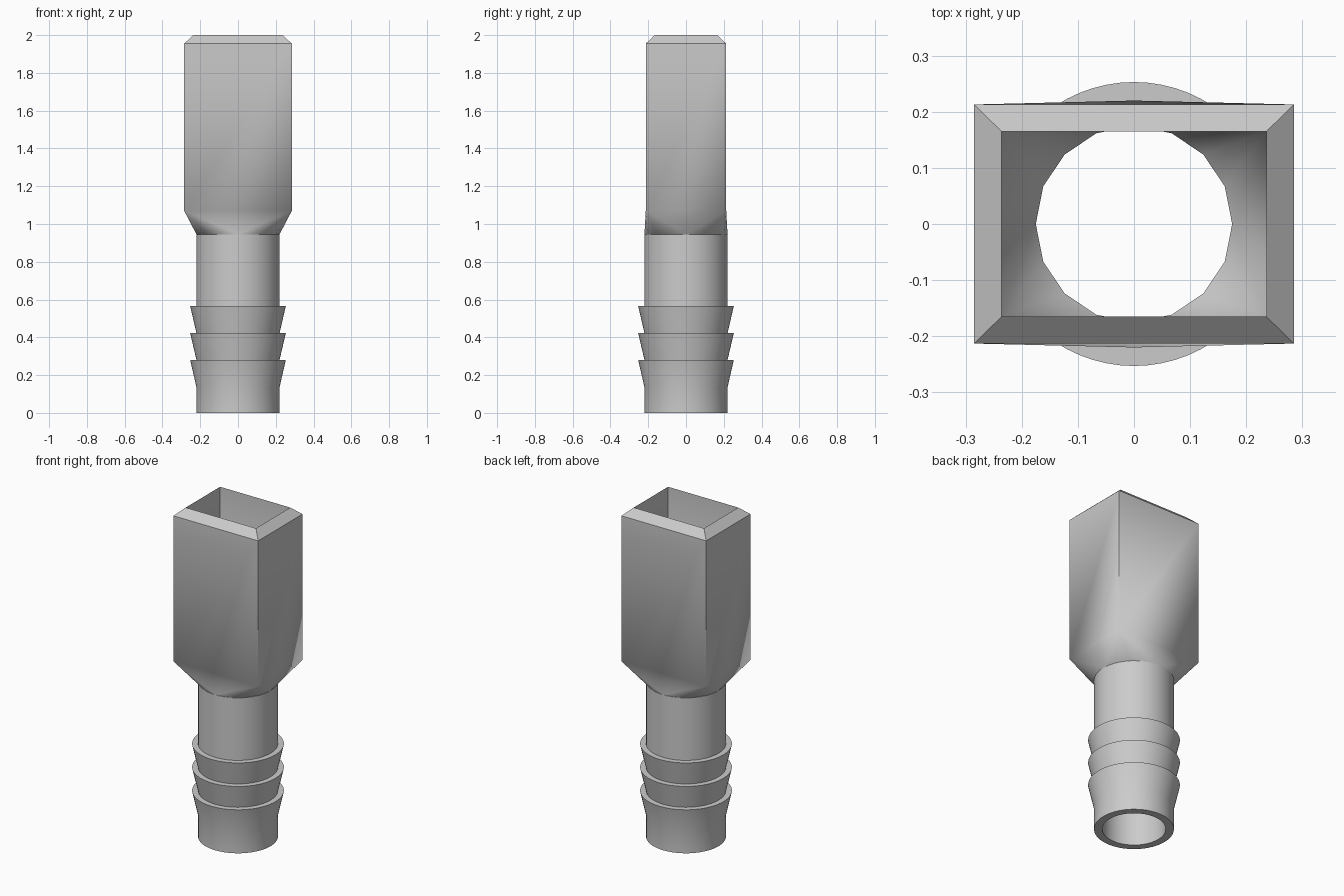
import bpy, bmesh
from math import sin, cos, pi, radians

cube = bpy.data.objects.get("Cube")
if cube:
    bpy.data.objects.remove(cube, do_unlink=True)

grey = bpy.data.materials.new("plain grey")
grey.use_nodes = True
grey.diffuse_color = (0.6, 0.6, 0.6, 1)
grey.node_tree.nodes["Principled BSDF"].inputs["Base Color"].default_value = (0.6, 0.6, 0.6, 1)

NECK_Z, SOCKET_Z, CHAMFER_Z, TOP_Z = 0.945, 1.07, 1.955, 2.0
TUBE_R, BORE_R, BARB_R = 0.22, 0.175, 0.253


def finish(name, bm):
    bmesh.ops.recalc_face_normals(bm, faces=bm.faces)
    mesh = bpy.data.meshes.new(name)
    bm.to_mesh(mesh)
    bm.free()
    mesh.materials.append(grey)
    obj = bpy.data.objects.new(name, mesh)
    bpy.context.collection.objects.link(obj)
    bpy.ops.object.select_all(action='DESELECT')
    obj.select_set(True)
    bpy.context.view_layer.objects.active = obj
    bpy.ops.object.shade_smooth_by_angle(angle=radians(30))


def circle(bm, r, z, n):
    return [bm.verts.new((r * cos(2 * pi * k / n), r * sin(2 * pi * k / n), z)) for k in range(n)]


def rectangle(bm, x, y, z):
    return [bm.verts.new((sx * x, sy * y, z)) for sx, sy in ((1, 1), (-1, 1), (-1, -1), (1, -1))]


def bridge(bm, a, b):
    n = len(a)
    for k in range(n):
        bm.faces.new((a[k], a[(k + 1) % n], b[(k + 1) % n], b[k]))


def round_to_square(bm, ring, corners):
    """Corner fans alternating with one flat triangle per side."""
    n = len(ring)
    q = n // 4
    for c in range(4):
        for k in range(c * q, (c + 1) * q):
            bm.faces.new((ring[k], ring[(k + 1) % n], corners[c]))
        bm.faces.new((ring[(c + 1) * q % n], corners[(c + 1) % 4], corners[c]))


# Barbed hose tube: closed profile turned around z
profile = [(BORE_R, 0), (TUBE_R, 0), (TUBE_R, 0.135)]
for z in (0.28, 0.422, 0.565):
    profile += [(BARB_R, z), (TUBE_R, z)]
profile += [(TUBE_R, NECK_Z), (BORE_R, NECK_Z)]
bm = bmesh.new()
rings = [circle(bm, r, z, 64) for r, z in profile]
for i, ring in enumerate(rings):
    bridge(bm, ring, rings[(i + 1) % len(rings)])
finish("barbed_tube", bm)

# Rectangular socket with chamfered rim, lofted down to the round neck
bm = bmesh.new()
outer_low = rectangle(bm, 0.285, 0.213, SOCKET_Z)
outer_high = rectangle(bm, 0.285, 0.213, CHAMFER_Z)
rim = rectangle(bm, 0.236, 0.165, TOP_Z)
inner_low = rectangle(bm, 0.236, 0.165, SOCKET_Z)
for a, b in ((outer_low, outer_high), (outer_high, rim), (rim, inner_low)):
    bridge(bm, a, b)
outer_ring = circle(bm, TUBE_R, NECK_Z, 16)
inner_ring = circle(bm, BORE_R, NECK_Z, 16)
round_to_square(bm, outer_ring, outer_low)
round_to_square(bm, inner_ring, inner_low)
bridge(bm, outer_ring, inner_ring)
finish("rectangular_socket", bm)
